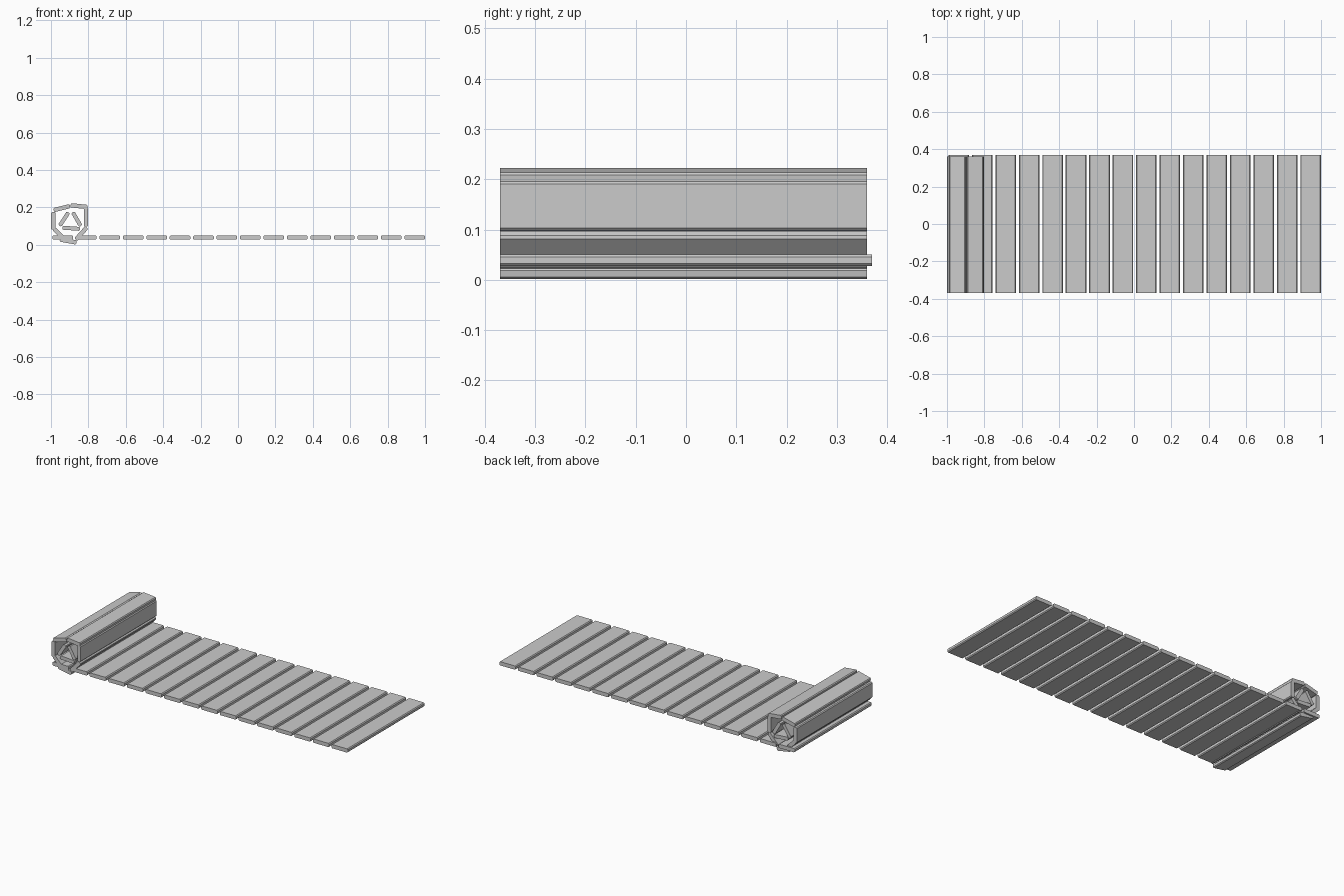
import bpy, math

if "Cube" in bpy.data.objects:
    bpy.data.objects.remove(bpy.data.objects["Cube"])

grey = bpy.data.materials.new("light grey")
grey.diffuse_color = (0.6, 0.6, 0.6, 1)
grey.use_nodes = True
grey.node_tree.nodes["Principled BSDF"].inputs["Base Color"].default_value = grey.diffuse_color


def slat(name, x, z, width, angle=0, y0=-0.37, y1=0.37, thick=0.023, c=0.005):
    """Long slat along y with a chamfered cross-section."""
    w, h = width / 2, thick / 2
    profile = [(-w + c, -h), (w - c, -h), (w, -h + c), (w, h - c),
               (w - c, h), (-w + c, h), (-w, h - c), (-w, -h + c)]
    a = math.radians(angle)
    pts = [(x + px * math.cos(a) - pz * math.sin(a),
            z + px * math.sin(a) + pz * math.cos(a)) for px, pz in profile]
    n = len(pts)
    verts = [(p, y0, q) for p, q in pts] + [(p, y1, q) for p, q in pts]
    faces = [tuple(range(n)), tuple(reversed(range(n, 2 * n)))]
    faces += [(i, i + n, (i + 1) % n + n, (i + 1) % n) for i in range(n)]
    mesh = bpy.data.meshes.new(name)
    mesh.from_pydata(verts, [], faces)
    mesh.materials.append(grey)
    obj = bpy.data.objects.new(name, mesh)
    bpy.context.collection.objects.link(obj)


# Unrolled flat slats
for i in range(16):
    slat("flat_slat", 0.944 - 0.1254 * i, 0.0385, 0.11)

# Outer turn of the roll: x, z, width, angle
outer = [(-0.8125, 0.147, 0.098, 90), (-0.850, 0.2065, 0.090, -6),
         (-0.942, 0.196, 0.090, 14), (-0.987, 0.128, 0.095, 90),
         (-0.956, 0.058, 0.080, -45), (-0.908, 0.020, 0.090, -10),
         (-0.838, 0.060, 0.088, 48)]
for x, z, w, a in outer:
    slat("rolled_outer_slat", x, z, w, a, y1=0.36)

# Triangular core of the roll
core = [(-0.892, 0.088, 0.095, -4), (-0.930, 0.137, 0.085, 57),
        (-0.862, 0.137, 0.085, -60)]
for x, z, w, a in core:
    slat("rolled_core_slat", x, z, w, a, y1=0.36, thick=0.021)
